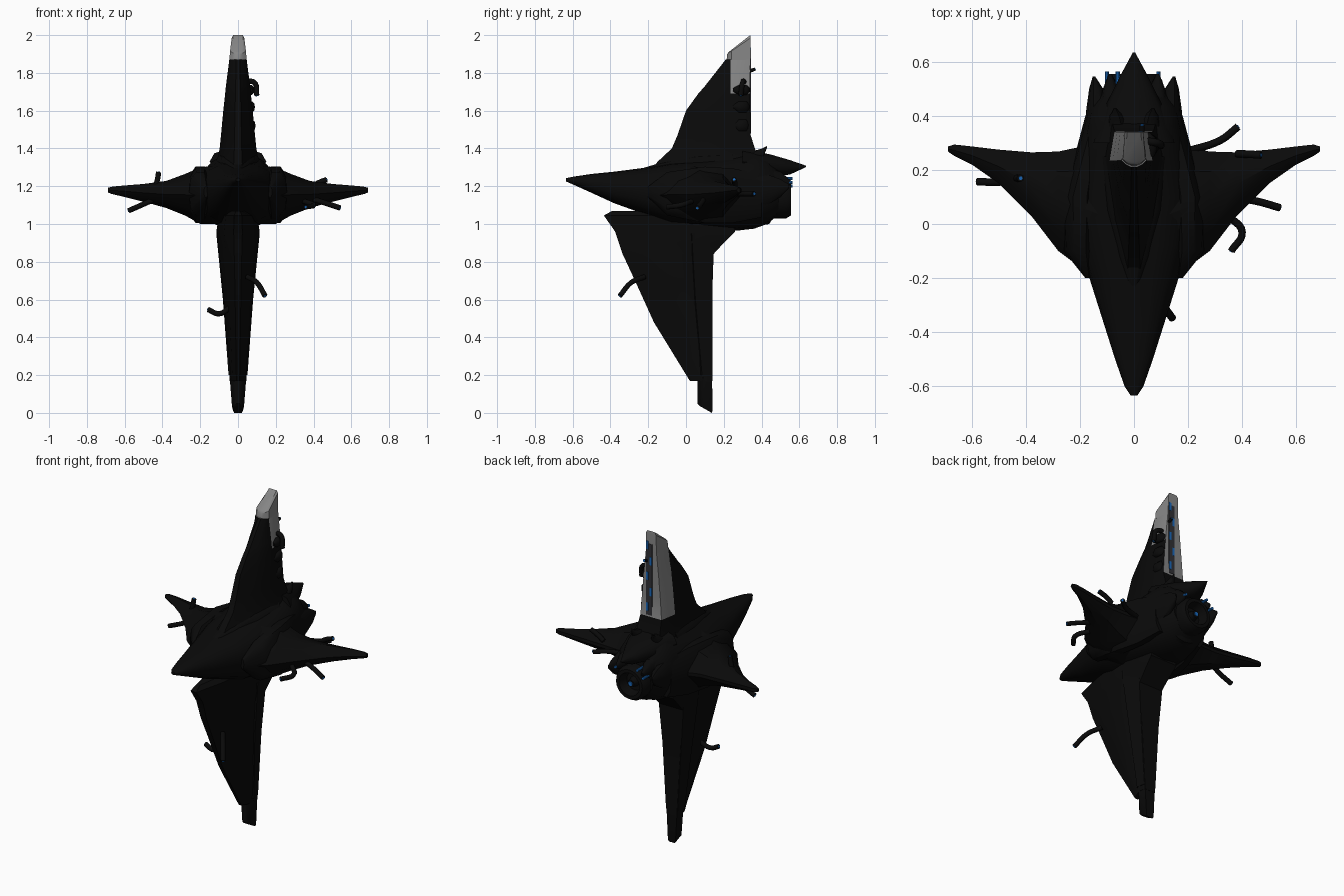
import bpy, bmesh, math
from mathutils import Vector

cube = bpy.data.objects.get("Cube")
if cube:
    bpy.data.objects.remove(cube)


def material(name, rgb):
    m = bpy.data.materials.new(name)
    m.use_nodes = True
    m.diffuse_color = (*rgb, 1)
    m.node_tree.nodes["Principled BSDF"].inputs["Base Color"].default_value = (*rgb, 1)
    return m


BLACK = material("charred_black", (0.003, 0.003, 0.003))
GREY = material("bare_grey", (0.24, 0.24, 0.24))
DARK = material("dark_grey", (0.03, 0.03, 0.035))
BLUE = material("wire_blue", (0.01, 0.14, 0.5))


def finish(obj, mats, angle=35):
    for m in mats:
        obj.data.materials.append(m)
    bpy.ops.object.select_all(action="DESELECT")
    obj.select_set(True)
    bpy.context.view_layer.objects.active = obj
    bpy.ops.object.shade_smooth_by_angle(angle=math.radians(angle))
    return obj


def loft(name, rings, mats=(BLACK,), rule=None, mirrored=False, angle=35):
    """Skin a row of closed rings, cap both ends, optionally mirror in x."""
    bm = bmesh.new()
    rows = [[bm.verts.new(p) for p in ring] for ring in rings]
    n = len(rows[0])
    for a, b in zip(rows, rows[1:]):
        for i in range(n):
            j = (i + 1) % n
            bm.faces.new((a[i], a[j], b[j], b[i]))
    bm.faces.new(rows[0])
    bm.faces.new(rows[-1])
    if mirrored:
        geom = bm.verts[:] + bm.faces[:]
        copy = bmesh.ops.duplicate(bm, geom=geom)["geom"]
        for v in copy:
            if isinstance(v, bmesh.types.BMVert):
                v.co.x *= -1
    bmesh.ops.recalc_face_normals(bm, faces=bm.faces)
    if rule:
        for f in bm.faces:
            f.material_index = rule(f.calc_center_median())
    mesh = bpy.data.meshes.new(name)
    bm.to_mesh(mesh)
    bm.free()
    obj = bpy.data.objects.new(name, mesh)
    bpy.context.collection.objects.link(obj)
    return finish(obj, mats, angle)


def oval(x, y, z, rx, up, down, n=16, power=0.85):
    """Rounded cross-section facing along y."""
    ring = []
    for i in range(n):
        a = 2 * math.pi * i / n
        c, s = math.cos(a), math.sin(a)
        h = up if s > 0 else down
        ring.append((x + rx * math.copysign(abs(c) ** power, c), y,
                     z + h * math.copysign(abs(s) ** power, s)))
    return ring


def spike(name, stations, mirrored=True):
    """Tapered pod; each station is x, y, z, radius x, radius z."""
    return loft(name, [oval(x, y, z, rx, rz, rz, 10) for x, y, z, rx, rz in stations],
                mirrored=mirrored, angle=45)


def fin_ring(zf, zb, y0, y1, w, split):
    """Horizontal fin section: narrow front, full middle, flat back."""
    half = [(0.2, y0), (0.65, y0 + 0.4 * (split - y0)), (1, max(split, y0)), (0.8, y1)]
    pts = half + [(-k, y) for k, y in reversed(half)]
    return [(k * w, y, zf + (zb - zf) * (y - y0) / (y1 - y0)) for k, y in pts]


# Hull: y, half width, middle z, top z, bottom z
hull = [(-0.635, 0.012, 1.235, 1.243, 1.225), (-0.6, 0.035, 1.23, 1.25, 1.21),
        (-0.5, 0.07, 1.215, 1.265, 1.165), (-0.38, 0.108, 1.2, 1.277, 1.11),
        (-0.2, 0.165, 1.18, 1.3, 1.045), (-0.08, 0.2, 1.17, 1.325, 1.0),
        (0.1, 0.225, 1.17, 1.34, 0.98), (0.27, 0.2, 1.17, 1.37, 0.965),
        (0.36, 0.18, 1.18, 1.39, 0.975), (0.43, 0.165, 1.18, 1.36, 1.0),
        (0.49, 0.12, 1.17, 1.3, 1.05)]
loft("hull", [oval(0, y, m, w, t - m, m - b) for y, w, m, t, b in hull])

# Canopy ridge along the upper nose
spike("canopy_ridge", [(0, -0.25, 1.28, 0.01, 0.01), (0, -0.12, 1.295, 0.06, 0.035),
                       (0, 0.05, 1.32, 0.1, 0.05), (0, 0.25, 1.33, 0.12, 0.06)], False)

# Wings: x, leading y, trailing y, top z, bottom z
wing = [(0.1, -0.25, 0.3, 1.31, 1.0), (0.2, -0.16, 0.285, 1.3, 1.0),
        (0.28, -0.1, 0.268, 1.265, 1.045), (0.38, 0.03, 0.265, 1.228, 1.085),
        (0.5, 0.15, 0.275, 1.212, 1.118), (0.6, 0.22, 0.287, 1.204, 1.143),
        (0.665, 0.252, 0.294, 1.198, 1.158), (0.688, 0.268, 0.287, 1.192, 1.166)]
rings = []
for x, y0, y1, t, b in wing:
    m, d = (t + b) / 2, y1 - y0
    prof = [(0, m), (0.2, m + (t - m) * 0.6), (0.5, t), (0.8, m + (t - m) * 0.8), (1, m + 0.01),
            (1, m - 0.01), (0.8, m + (b - m) * 0.8), (0.5, b), (0.2, m + (b - m) * 0.6)]
    rings.append([(x, y0 + d * k, z) for k, z in prof])
loft("wings", rings, mirrored=True)

# Armour over the wing roots
spike("shoulder_pods", [(0.17, -0.2, 1.17, 0.01, 0.03), (0.2, -0.1, 1.16, 0.06, 0.12),
                        (0.2, 0.1, 1.155, 0.07, 0.155), (0.17, 0.25, 1.15, 0.05, 0.15),
                        (0.13, 0.4, 1.15, 0.05, 0.12)])

# Upper fin with bare metal along its rear edge
upper = [(1.28, -0.19, 0.4, 0.13), (1.33, -0.15, 0.39, 0.11), (1.4, -0.075, 0.365, 0.097),
         (1.47, -0.045, 0.342, 0.09), (1.6, 0, 0.34, 0.078), (1.69, 0.065, 0.34, 0.068),
         (1.73, 0.1, 0.34, 0.064), (1.87, 0.21, 0.34, 0.046)]


def upper_rule(c):
    bare = 1.69 if c.x > 0.01 else 1.47
    return 1 if c.y > 0.24 and c.z > bare else 0


loft("upper_fin", [fin_ring(z, z, a, b, w, 0.235) for z, a, b, w in upper],
     (BLACK, GREY), upper_rule)
loft("upper_fin_tip", [fin_ring(1.868, 1.868, 0.215, 0.34, 0.046, 0.24),
                       fin_ring(1.9, 1.985, 0.218, 0.342, 0.042, 0.24),
                       fin_ring(1.912, 2.0, 0.228, 0.34, 0.032, 0.24)], (GREY,))

# Lower fin, its rear spar and its blunt foot
lower = [(1.07, -0.39, 0.25, 0.06), (1.045, -0.435, 0.25, 0.1), (0.96, -0.375, 0.26, 0.115),
         (0.9, -0.355, 0.2, 0.107), (0.84, -0.335, 0.145, 0.1), (0.7, -0.27, 0.14, 0.085),
         (0.48, -0.17, 0.14, 0.066), (0.17, 0.02, 0.14, 0.044)]
loft("lower_fin", [fin_ring(z, z, a, b, w, a + 0.7 * (b - a)) for z, a, b, w in lower])
spar = [(0.95, 0.0, 0.15, 0.115), (0.6, 0.02, 0.138, 0.08), (0.2, 0.055, 0.138, 0.05)]
loft("lower_fin_spar", [fin_ring(z, z, a, b, w, a + 0.03) for z, a, b, w in spar])
loft("lower_fin_foot", [fin_ring(0.24, 0.24, 0.06, 0.138, 0.048, 0.09),
                        fin_ring(0.05, 0.01, 0.06, 0.14, 0.032, 0.09),
                        fin_ring(0.035, 0.0, 0.075, 0.137, 0.025, 0.09)])

# Tail spikes
spike("tail_spike", [(0, 0.3, 1.33, 0.15, 0.07), (0, 0.45, 1.31, 0.1, 0.06),
                     (0, 0.55, 1.3, 0.05, 0.04), (0, 0.635, 1.305, 0.004, 0.004)], False)
spike("outer_tail_spikes", [(0.13, 0.28, 1.17, 0.06, 0.12), (0.135, 0.42, 1.18, 0.042, 0.09),
                            (0.14, 0.5, 1.19, 0.026, 0.05), (0.148, 0.545, 1.2, 0.005, 0.01)])
spike("inner_tail_spikes", [(0.08, 0.36, 1.24, 0.06, 0.08), (0.085, 0.5, 1.23, 0.03, 0.05),
                            (0.088, 0.555, 1.22, 0.006, 0.01)])
spike("raised_tail_spikes", [(0.06, 0.36, 1.33, 0.04, 0.06), (0.065, 0.4, 1.365, 0.025, 0.035),
                             (0.07, 0.43, 1.41, 0.004, 0.004)])

# Rear engine: stepped round profile with a recessed mouth
engine = [(0.36, 0.15), (0.44, 0.135), (0.46, 0.105), (0.53, 0.105), (0.555, 0.09),
          (0.555, 0.07), (0.5, 0.055), (0.5, 0.03), (0.54, 0.022)]
loft("engine", [oval(0, y, 1.135, r, r, r, 20, 1) for y, r in engine])


def between(name, a, b, radius, mat):
    """Round rod from a to b."""
    a, b = Vector(a), Vector(b)
    bpy.ops.mesh.primitive_cylinder_add(vertices=10, radius=radius, depth=(b - a).length,
                                        location=(a + b) / 2)
    obj = bpy.context.object
    obj.name = name
    obj.rotation_euler = (b - a).to_track_quat("Z", "Y").to_euler()
    return finish(obj, (mat,))


between("engine_core", (0, 0.53, 1.135), (0, 0.545, 1.135), 0.013, BLUE)
for k, (x, z) in enumerate([(-0.1, 1.2), (-0.06, 1.24), (0.09, 1.22)]):
    between(f"tail_wire_{k}", (x, 0.42, z), (x, 0.565, z), 0.008, BLUE)

# Torn pipes, each ending in a blue core
pipes = {
    "right_wing_lower_pipe": [(-0.4, 0.17, 1.15), (-0.5, 0.155, 1.105), (-0.58, 0.157, 1.07)],
    "right_wing_upper_pipe": [(-0.45, 0.17, 1.17), (-0.43, 0.17, 1.22), (-0.42, 0.17, 1.275)],
    "left_wing_front_pipe": [(0.34, 0.1, 1.15), (0.45, 0.085, 1.115), (0.54, 0.06, 1.085)],
    "left_wing_rear_pipe": [(0.2, 0.27, 1.16), (0.32, 0.31, 1.16), (0.385, 0.36, 1.16)],
    "left_wing_top_pipe": [(0.38, 0.26, 1.19), (0.43, 0.258, 1.22), (0.47, 0.255, 1.235)],
    "left_wing_hook_pipe": [(0.35, 0.03, 1.12), (0.4, -0.03, 1.1), (0.36, -0.1, 1.09)],
    "lower_fin_left_pipe": [(0.05, -0.22, 0.72), (0.1, -0.29, 0.69), (0.143, -0.35, 0.62)],
    "lower_fin_right_pipe": [(-0.04, -0.07, 0.56), (-0.1, -0.09, 0.525), (-0.16, -0.09, 0.548)],
    "upper_fin_pipe": [(0.03, 0.31, 1.75), (0.085, 0.3, 1.75), (0.1, 0.29, 1.68)],
    "upper_fin_stub": [(0.03, 0.3, 1.79), (0.03, 0.34, 1.81), (0.03, 0.365, 1.82)],
}
for name, pts in pipes.items():
    curve = bpy.data.curves.new(name, "CURVE")
    curve.dimensions = "3D"
    curve.bevel_depth = 0.009 if "stub" in name else 0.014
    curve.bevel_resolution = 2
    curve.resolution_u = 6
    curve.use_fill_caps = True
    spline = curve.splines.new("BEZIER")
    spline.bezier_points.add(len(pts) - 1)
    for bp, p in zip(spline.bezier_points, pts):
        bp.co = p
        bp.handle_left_type = bp.handle_right_type = "AUTO"
    curve.materials.append(BLACK)
    bpy.context.collection.objects.link(bpy.data.objects.new(name, curve))
    end = Vector(pts[-1])
    out = (end - Vector(pts[-2])).normalized()
    between(name + "_core", end - out * 0.01, end + out * 0.003, 0.007, BLUE)


# Torn panel on the rear face of the upper fin
def plate(name, x, z, w, h, mat):
    bpy.ops.mesh.primitive_cube_add(size=1, location=(x, 0.341, z))
    obj = bpy.context.object
    obj.name = name
    obj.scale = (w, 0.008 if mat is BLUE else 0.006, h)
    finish(obj, (mat,))


plate("fin_panel", 0.012, 1.7, 0.04, 0.44, DARK)
for k in range(5):
    plate(f"fin_wire_{k}", 0.012 + 0.012 * (-1) ** k, 1.53 + 0.095 * k, 0.014, 0.05, BLUE)

# Charred lumps on the left of the upper fin
for k, z in enumerate((1.52, 1.62, 1.71)):
    s = 0.035 - 0.004 * k
    spike(f"charred_lump_{k}", [(0.065, 0.25, z, 0.01, 0.01), (0.065, 0.28, z, s * 0.8, s),
                                (0.06, 0.32, z, s * 0.7, s), (0.05, 0.338, z, 0.01, 0.01)], False)
